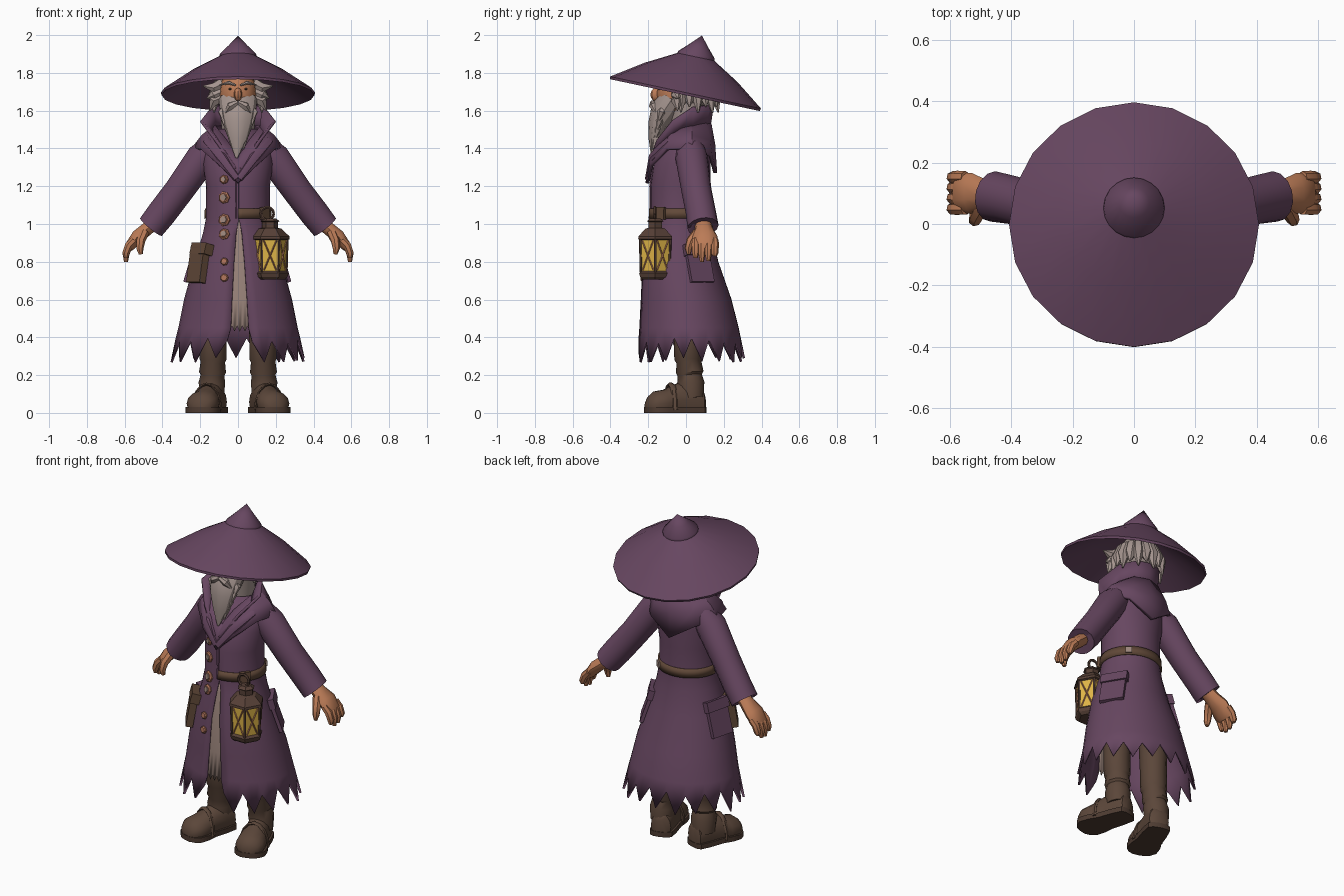
import bpy, bmesh, math, random
from math import sin, cos, pi, radians
from mathutils import Vector, Matrix

if "Cube" in bpy.data.objects:
    bpy.data.objects.remove(bpy.data.objects["Cube"])
random.seed(4)

def material(name, *c):
    m = bpy.data.materials.new(name)
    m.diffuse_color = (*c, 1)
    m.use_nodes = True
    m.node_tree.nodes["Principled BSDF"].inputs["Base Color"].default_value = m.diffuse_color
    return m

PURPLE = material("purple cloth", .135, .062, .118)
BROWN = material("boot leather", .105, .062, .042)
SOLE = material("dark sole", .075, .044, .031)
BELT = material("belt leather", .12, .066, .04)
SKIN = material("skin", .50, .20, .095)
HAIR = material("grey hair", .37, .295, .27)
LINEN = material("linen", .33, .235, .20)
METAL = material("lantern metal", .095, .052, .038)
GLASS = material("yellow glass", .74, .46, .065)
COPPER = material("copper", .42, .17, .10)

# ---- helpers
def build(name, verts, faces, mat, smooth=40, thick=0, matrix=None):
    bm = bmesh.new()
    vs = [bm.verts.new(v) for v in verts]
    for f in faces:
        bm.faces.new([vs[i] for i in f])
    bmesh.ops.remove_doubles(bm, verts=bm.verts, dist=1e-4)
    bmesh.ops.recalc_face_normals(bm, faces=bm.faces)
    me = bpy.data.meshes.new(name)
    if matrix:
        bm.transform(matrix)
    bm.to_mesh(me)
    bm.free()
    me.materials.append(mat)
    me.shade_smooth()
    me.set_sharp_from_angle(angle=radians(smooth))
    ob = bpy.data.objects.new(name, me)
    bpy.context.collection.objects.link(ob)
    if thick:
        mod = ob.modifiers.new("thickness", 'SOLIDIFY')
        mod.thickness, mod.offset = thick, 0
    return ob

def loft(name, rings, mat, closed=True, caps=True, **kw):
    n = len(rings[0])
    verts = [v for r in rings for v in r]
    faces = [(k*n+i, k*n+(i+1) % n, (k+1)*n+(i+1) % n, (k+1)*n+i)
             for k in range(len(rings)-1) for i in range(n if closed else n-1)]
    if caps and closed:
        faces += [tuple(range(n)), tuple(range(len(verts)-n, len(verts)))]
    return build(name, verts, faces, mat, **kw)

def lathe(name, profile, mat, n=20, turn=0, caps=False, **kw):
    rings = [[(r*cos(turn+2*pi*i/n), r*sin(turn+2*pi*i/n), z) for i in range(n)] for r, z in profile]
    return loft(name, rings, mat, caps=caps, **kw)

def tube(name, pts, radii, mat, n=10, ref=(0, 1, 0), **kw):
    """radii: number, or (along ref, across)"""
    pts, rings = [Vector(p) for p in pts], []
    for k, p in enumerate(pts):
        t = (pts[min(k+1, len(pts)-1)] - pts[max(k-1, 0)]).normalized()
        side = t.cross(Vector(ref)).normalized()
        up = side.cross(t)
        ra, rb = radii[k] if isinstance(radii[k], tuple) else (radii[k], radii[k])
        rings.append([p + up*ra*cos(2*pi*i/n) + side*rb*sin(2*pi*i/n) for i in range(n)])
    return loft(name, rings, mat, **kw)

def ball(name, c, r, mat, n=14):
    rings = [(sin(pi*k/8), -cos(pi*k/8)) for k in range(9)]
    return lathe(name, rings, mat, n, matrix=Matrix.Translation(c) @ Matrix.Diagonal((*r, 1)))

def box(name, size, mat, matrix):
    x, y, z = (s/2 for s in size)
    q = [(-x, -y), (x, -y), (x, y), (-x, y)]
    return loft(name, [[(a, b, h) for a, b in q] for h in (-z, z)], mat, matrix=matrix)

def mirrored(half):
    return half + [(-x, y, z) for x, y, z in half[-2::-1]]

# ---- coat: z, x radius, y centre, y radius
COAT = [(.25, .36, .025, .29), (.45, .31, .015, .258), (.6, .28, 0, .235), (.8, .225, -.03, .195),
        (.95, .18, -.03, .163), (1.05, .16, -.03, .15), (1.2, .163, -.03, .152), (1.32, .18, -.02, .145),
        (1.4, .175, 0, .12), (1.5, .10, .01, .09)]

def coat_at(a, z, off=0):
    for p, q in zip(COAT, COAT[1:]):
        if z <= q[0]:
            f = (z-p[0])/(q[0]-p[0])
            rx, yc, ry = (p[i]+(q[i]-p[i])*f for i in (1, 2, 3))
            return Vector(((rx+off)*cos(a), yc+(ry+off)*sin(a), z))

def on_coat(a, z, off=0):
    """frame on the coat: x along it, y up it, z outwards"""
    t = (coat_at(a+.01, z)-coat_at(a-.01, z)).normalized()
    u = coat_at(a, z+.02)-coat_at(a, z-.02)
    n = t.cross(u).normalized()
    return Matrix.Translation(coat_at(a, z)+n*off) @ Matrix((t, n.cross(t), n)).transposed().to_4x4()

N = 34
hem = [.265+.03*random.random() if i % 2 else .37+.03*random.random() for i in range(N+1)]
rows = []
for z, gap in ((0, .2), (.45, .15), (.6, .14), (.8, .12), (.95, .08), (1.03, 0), (1.2, 0), (1.32, 0), (1.4, 0), (1.5, 0)):
    rows.append([coat_at(-pi/2+gap+.03+(2*pi-2*gap)*i/N, z or hem[i]) for i in range(N+1)])
loft("coat", rows, PURPLE, closed=False, thick=.012)
arc = [-pi/2+.36*(i/8-.5)+.03 for i in range(9)]
loft("inner_robe", [[coat_at(a, z or .43+.03*(i % 2), -.005) for i, a in enumerate(arc)]
                    for z in (0, .6, .8, .95, 1.04)], LINEN, closed=False, thick=.004)
tube("coat_front_edge", [coat_at(-pi/2-.02, z, .004) for z in (1.03, 1.1, 1.2, 1.3)], [.01]*4, PURPLE, 6, ref=(1, 0, 0))

# shoulder cape and tall flared collar
edge = mirrored([(0, -.205, 1.215), (.10, -.185, 1.31), (.195, -.10, 1.395), (.235, .03, 1.40), (.14, .13, 1.36), (0, .155, 1.27)])
mid = mirrored([(0, -.19, 1.30), (.09, -.165, 1.39), (.165, -.08, 1.455), (.185, .03, 1.465), (.12, .12, 1.44), (0, .145, 1.42)])
neck = mirrored([(0, -.14, 1.35), (.06, -.12, 1.44), (.105, -.06, 1.50), (.115, .03, 1.52), (.08, .10, 1.53), (0, .125, 1.53)])
loft("shoulder_cape", [edge, mid, neck], PURPLE, closed=False, thick=.02)
base = mirrored([(.01, -.19, 1.27), (.08, -.14, 1.40), (.115, -.06, 1.46), (.12, .03, 1.49), (.075, .10, 1.5), (0, .12, 1.5)])
rim = mirrored([(.02, -.205, 1.30), (.115, -.155, 1.44), (.195, -.07, 1.545), (.135, .04, 1.62), (.075, .12, 1.63), (0, .14, 1.63)])
loft("collar", [base, rim], PURPLE, closed=False, thick=.016)
for s in (1, -1):  # folded lapel
    tube("lapel_fold", [(s*.005, -.205, 1.24), (s*.09, -.18, 1.355), (s*.165, -.09, 1.44), (s*.165, -.02, 1.465)],
         [(.012, .02), (.018, .028), (.015, .025), (.005, .01)], PURPLE, 8)

# ---- hat, its tip leaning back
LEAN = Matrix.Identity(4)
LEAN[1][2] = .07
lathe("hat", [(0, .317), (.05, .262), (.098, .212), (.1, .2), (.25, .115), (.408, .004), (.405, -.01), (.25, .085), (.1, .17), (0, .19)],
      PURPLE, 20, matrix=Matrix.Translation((0, -.003, 1.692)) @ Matrix.Rotation(radians(-12), 4, 'X') @ LEAN)

# ---- head, hair and beard
ball("head", (0, -.045, 1.69), (.1, .112, .14), SKIN)
ball("nose", (0, -.16, 1.685), (.022, .028, .035), SKIN, 8)
tube("neck_hair", [(0, .01, 1.45), (0, .005, 1.64)], [.085, .105], HAIR)
ball("hair", (0, .035, 1.715), (.122, .115, .12), HAIR)
for i in range(13):  # hanging locks round the back
    a = radians(-24+19*i)
    d = Vector((cos(a), sin(a), 0))
    c = Vector((0, .03, 0))
    tube("hair_lock", [c+d*.1+Vector((0, 0, 1.75)), c+d*.128+Vector((0, 0, 1.68)), c+d*.14+Vector((0, 0, 1.59+.03*(i % 2)))],
         [.03, .034, .004], HAIR, 6, ref=(d.y, -d.x, 0))
tube("beard", [(0, -.075, 1.66), (0, -.115, 1.60), (0, -.15, 1.53), (0, -.165, 1.45), (-.008, -.18, 1.35)],
     [(.07, .102), (.075, .095), (.05, .075), (.034, .05), (.004, .006)], HAIR, 12, smooth=30)
for s in (1, -1):
    ball("ear", (s*.124, -.035, 1.685), (.016, .022, .032), SKIN, 8)
    ball("eye", (s*.042, -.143, 1.715), (.009, .006, .005), SOLE, 8)
    tube("eyebrow", [(s*.012, -.158, 1.735), (s*.05, -.152, 1.748), (s*.1, -.12, 1.735)], [.006, .01, .003], HAIR, 6)
    tube("moustache", [(0, -.178, 1.645), (s*.04, -.175, 1.625), (s*.075, -.15, 1.575)], [.012, .022, .003], HAIR, 6)
    for z, x, tip in ((1.72, .185, 1.73), (1.68, .165, 1.665), (1.65, .15, 1.60)):
        tube("side_tuft", [(s*.085, -.04, z+.02), (s*.13, -.05, z), (s*x, -.045, tip)], [.034, .03, .003], HAIR, 6)
    for k in range(4):
        z, w = 1.60-.045*k, .085-.017*k
        tube("beard_tuft", [(s*w*.6, -.115-.012*k, z+.03), (s*w, -.13-.01*k, z-.01), (s*w*.85, -.15-.008*k, z-.07)],
             [.02, .022, .003], HAIR, 6)

    # ---- sleeves and hands
    tube("sleeve", [(s*.12, .02, 1.42), (s*.19, .03, 1.35), (s*.31, .055, 1.18), (s*.405, .08, 1.055), (s*.46, .09, .985), (s*.45, .09, 1.0)],
         [.07, .086, .08, .08, (.083, .076), (.06, .055)], PURPLE, 14)
    tube("palm", [(s*.43, .09, 1.02), (s*.48, .095, .975), (s*.53, .1, .935), (s*.57, .1, .885), (s*.58, .1, .865)],
         [(.04, .036), (.047, .037), (.066, .037), (.066, .029), (.055, .018)], SKIN, 10)
    for k in range(4):
        y, drop = .05+.034*k, (0, .02, .015, -.01)[k]
        tube("finger", [(s*.55, y, .915), (s*.578, y, .885), (s*.593, y, .845), (s*.593, y, .82-drop)],
             [.021, .022, .02, .011], SKIN, 7)
    tube("thumb", [(s*.495, .06, .955), (s*.515, .024, .91), (s*.52, .012, .87), (s*.515, .015, .84)],
         [.026, .024, .02, .011], SKIN, 7, ref=(1, 0, 0))

    # ---- boots
    tube("boot_shaft", [(s*.14, .03, .08), (s*.138, .025, .16), (s*.135, .02, .2), (s*.135, .02, .215), (s*.133, .015, .27), (s*.132, .012, .285), (s*.132, .01, .38), (s*.13, .01, .56)],
         [.066, .072, .064, .073, .066, .074, .074, .08], BROWN, 14)
    turn = Matrix.Translation((s*.14, 0, 0)) @ Matrix.Rotation(s*radians(18), 4, 'Z')
    shape = [(.1, .035, .09), (.085, .058, .13), (.02, .066, .17), (-.06, .068, .145), (-.12, .082, .115), (-.175, .082, .105), (-.205, .06, .08), (-.222, .03, .05)]
    loft("boot_foot", [[(w*cos(t), y, .012+h*max(0, .35+.63*sin(t))) for t in (2*pi*i/14 for i in range(14))]
                       for y, w, h in shape], BROWN, matrix=turn)
    plan = mirrored([(0, .105, 0)] + [(w+.006, y, 0) for y, w, h in shape] + [(0, -.225, 0)])[:-1]
    loft("boot_sole", [[(x, y, h) for x, y, _ in plan] for h in (0, .03)], SOLE, matrix=turn)
    tube("boot_strap", [turn @ Vector((.079*cos(t), -.085, .015+.138*sin(t))) for t in (pi*i/8 for i in range(9))],
         [(.016, .008)]*9, BROWN, 6)

# ---- belt with buckles
belt = [radians(-90+268*i/36) for i in range(37)]
loft("belt", [[coat_at(a, z, .008) for a in belt] for z in (1.03, 1.082)], BELT, closed=False, thick=.014)
box("belt_buckle", (.06, .065, .02), BELT, on_coat(radians(-38), 1.055, .02))
box("belt_stud", (.035, .035, .02), LINEN, on_coat(radians(48), 1.055, .015))

# ---- pouch, pockets and buttons
for name, mat, deg, w, d in (("pouch", BELT, 212, .12, .04), ("pocket", PURPLE, 28, .14, .02), ("left_pocket", PURPLE, 168, .14, .022)):
    a = radians(deg)
    box(name, (w, .19, d), mat, on_coat(a, .78, d/2))
    box(name+"_flap", (w+.014, .06, d+.014), mat, on_coat(a, .86, d/2))
for z, r in ((1.235, .024), (1.14, .032), (1.02, .033), (.945, .03), (.8, .021), (.715, .022)):
    m = on_coat(-math.acos(-.07/coat_at(0, z).x), z)
    lathe("button", [(r, 0), (r, .012), (r*.75, .018)], COPPER, 7, caps=True, smooth=20, matrix=m)
    if z > .9:
        lathe("button_face", [(r*.6, .014), (r*.55, .023)], LINEN, 6, caps=True, matrix=m)

# ---- six-sided lantern
L = Matrix.Translation((.17, -.163, 0))
lathe("lantern_base", [(.075, .705), (.092, .72), (.098, .74), (.085, .752)], METAL, 6, caps=True, smooth=20, matrix=L)
lathe("lantern_glass", [(.085, .745), (.091, .925)], GLASS, 6, smooth=20, matrix=L)
lathe("lantern_roof", [(.09, .915), (.104, .92), (.102, .935), (.06, .975), (.042, .98), (.042, 1.01), (.05, 1.015), (.03, 1.03)],
      METAL, 6, caps=True, smooth=20, matrix=L)
for i in range(6):
    p, q = (Vector((cos(pi/3*k), sin(pi/3*k), 0)) for k in (i, i+1))
    at = lambda f, z: L @ (p.lerp(q, f)*(.087+.03*(z-.76)) + Vector((0, 0, z)))
    tube("lantern_post", [at(0, .745), at(0, .92)], [.007]*2, METAL, 6)
    for f in (.12, .88):
        tube("lantern_cross_bar", [at(f, .755), at(1-f, .915)], [.004]*2, COPPER, 4, ref=p+q)
ringc = Vector((.155, -.165, 1.055))
tube("lantern_ring", [ringc+Vector((.034*cos(t), 0, .034*sin(t))) for t in (2*pi*i/14 for i in range(15))], [.008]*15, METAL, 6, caps=False)
